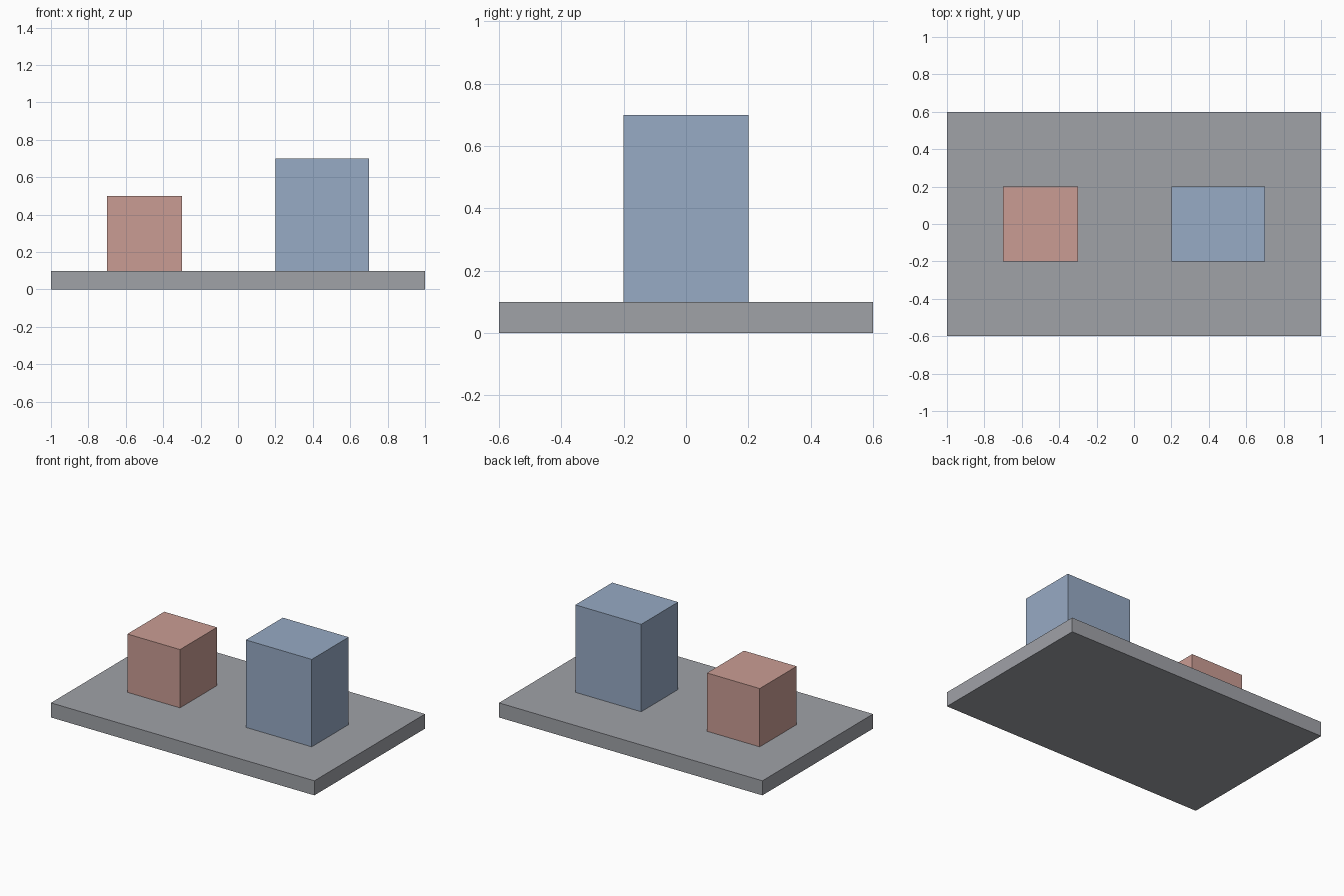
import bpy

if "Cube" in bpy.data.objects:
    bpy.data.objects.remove(bpy.data.objects["Cube"])


def make_material(name, rgb):
    mat = bpy.data.materials.new(name)
    mat.diffuse_color = (*rgb, 1.0)
    mat.use_nodes = True
    mat.node_tree.nodes["Principled BSDF"].inputs["Base Color"].default_value = mat.diffuse_color
    return mat


def add_box(name, center, size, mat):
    bpy.ops.mesh.primitive_cube_add(size=1, location=center)
    obj = bpy.context.object
    obj.name = name
    obj.scale = size
    bpy.ops.object.transform_apply(location=False, rotation=False, scale=True)
    obj.data.materials.append(mat)
    return obj


grey = make_material("grey", (0.35, 0.36, 0.39))
red = make_material("dusty_red", (0.59, 0.335, 0.295))
blue = make_material("soft_blue", (0.31, 0.405, 0.555))

# Flat slab that everything stands on
add_box("base_plate", (0, 0, 0.05), (2.0, 1.2, 0.1), grey)

# Small cube on the left
add_box("red_cube", (-0.5, 0, 0.3), (0.4, 0.4, 0.4), red)

# Taller block on the right
add_box("blue_block", (0.45, 0, 0.4), (0.5, 0.4, 0.6), blue)
